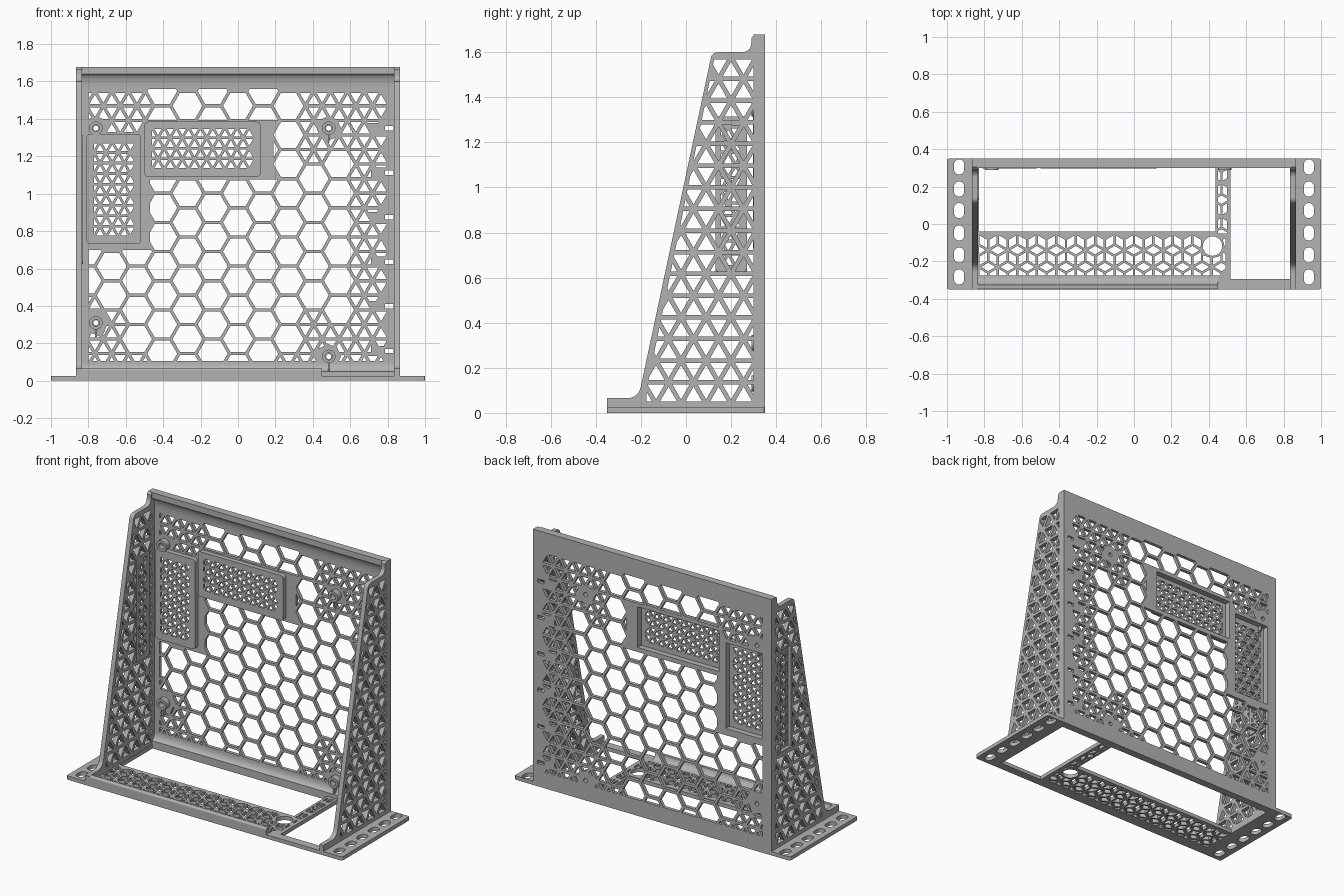
import bpy, bmesh
from math import sin, cos, sqrt, radians
from mathutils import Vector as V
from mathutils.geometry import delaunay_2d_cdt

if "Cube" in bpy.data.objects:
    bpy.data.objects.remove(bpy.data.objects["Cube"])

grey = bpy.data.materials.new("matte grey")
grey.use_nodes = True
grey.diffuse_color = (0.45, 0.45, 0.45, 1)
grey.node_tree.nodes["Principled BSDF"].inputs["Base Color"].default_value = grey.diffuse_color

# ---- flat shape helpers (all polygons run counter-clockwise) ----

def rect(x0, x1, y0, y1):
    return [V((x0, y0)), V((x1, y0)), V((x1, y1)), V((x0, y1))]

def arc(cx, cy, rx, ry, a0, a1, n=6):
    steps = [radians(a0 + (a1 - a0) * i / n) for i in range(n + 1)]
    return [V((cx + rx * cos(t), cy + ry * sin(t))) for t in steps]

def disc(cx, cy, r, n=24):
    return arc(cx, cy, r, r, 0, 360, n)[:-1]

def rounded(x0, x1, y0, y1, r):
    return (arc(x1 - r, y1 - r, r, r, 0, 90) + arc(x0 + r, y1 - r, r, r, 90, 180)
            + arc(x0 + r, y0 + r, r, r, 180, 270) + arc(x1 - r, y0 + r, r, r, 270, 360))

def area(p):
    return sum(a.x * b.y - b.x * a.y for a, b in zip(p, p[1:] + p[:1])) / 2

def cut(poly, point, normal):
    """Keep the part of a polygon on the normal side of a line."""
    out = []
    for a, b in zip(poly, poly[1:] + poly[:1]):
        da, db = (a - point).dot(normal), (b - point).dot(normal)
        if da >= 0:
            out.append(a)
        if (da > 0 > db) or (da < 0 < db):
            out.append(a.lerp(b, da / (da - db)))
    return out

def sides(convex):
    for a, b in zip(convex, convex[1:] + convex[:1]):
        d = (b - a).normalized()
        yield a, V((-d.y, d.x))

def inside(poly, convex, inset=0):
    for p, n in sides(convex):
        poly = cut(poly, p + n * inset, n)
    return poly

def outside(poly, convex):
    """Largest piece of a polygon clear of a convex shape."""
    if abs(area(inside(poly, convex))) < 1e-6:
        return poly
    return max((cut(poly, p, -n) for p, n in sides(convex)), key=area)

def honeycomb(s, ox, oy, region, split, upright=False):
    """Honeycomb cells over a region; split(centre) gives hex, tri or rhomb."""
    xs, ys = [p.x for p in region], [p.y for p in region]
    n = int(4 / s)
    for i in range(-n, n):
        for j in range(-n, n):
            a, b = 1.5 * s * i, sqrt(3) * s * (j + (i % 2) / 2)
            c = V((ox + b, oy + a)) if upright else V((ox + a, oy + b))
            if not (min(xs) - s < c.x < max(xs) + s and min(ys) - s < c.y < max(ys) + s):
                continue
            ring = arc(c.x, c.y, s, s, 30 * upright, 360 + 30 * upright)
            kind = split(c)
            if kind == "hex":
                yield ring[:-1]
            elif kind == "tri":
                yield from ([c, ring[k], ring[k + 1]] for k in range(6))
            else:
                yield from ([c] + ring[k:k + 3] for k in (0, 2, 4))

def holes_of(cells, region, strut, solids=()):
    """Turn cells into holes with struts between them, avoiding solid areas."""
    result = []
    for cell in cells:
        hole = inside(inside(cell, cell, strut / 2), region)
        for solid in solids:
            if len(hole) > 2:
                hole = outside(hole, solid)
        if len(hole) > 2 and area(hole) > 0.0003:
            result.append(hole)
    return result

def plate(name, axis, lo, hi, outline, holes=()):
    """Extrude an outline with convex holes between lo and hi along an axis."""
    pts, edges, owner = [], [], []
    for number, loop in enumerate([outline, *holes]):
        k, n = len(pts), len(loop)
        pts += loop
        owner += [number] * n
        edges += [(k + i, k + (i + 1) % n) for i in range(n)]
    pts, _, tris, origin = delaunay_2d_cdt(pts, edges, [], 1, 1e-6)[:4]
    # a triangle whose corners all lie on one hole fills that hole
    loops = [{owner[i] for i in ids} - {0} for ids in origin]
    place = {"x": lambda p: (lo, p.x, p.y), "y": lambda p: (p.x, lo, p.y),
             "z": lambda p: (p.x, p.y, lo)}[axis]
    bm = bmesh.new()
    verts = [bm.verts.new(place(p)) for p in pts]
    for t in tris:
        if not set.intersection(*(loops[i] for i in t)):
            bm.faces.new([verts[i] for i in t])
    new = bmesh.ops.extrude_face_region(bm, geom=bm.faces[:], use_keep_orig=True)["geom"]
    shift = V([(hi - lo) * (axis == a) for a in "xyz"])
    bmesh.ops.translate(bm, vec=shift, verts=[g for g in new if isinstance(g, bmesh.types.BMVert)])
    bmesh.ops.delete(bm, geom=[v for v in bm.verts if not v.link_faces], context="VERTS")
    bmesh.ops.recalc_face_normals(bm, faces=bm.faces[:])
    mesh = bpy.data.meshes.new(name)
    bm.to_mesh(mesh)
    bm.free()
    mesh.materials.append(grey)
    ob = bpy.data.objects.new(name, mesh)
    bpy.context.collection.objects.link(ob)
    return ob

def vent(name, axis, lo, hi, floor, box, margin):
    """Pocket wall with a triangle grille as its floor."""
    x0, x1, y0, y1 = box
    plate(name + "_wall", axis, lo, hi, rounded(*box, 0.02),
          [rect(x0 + 0.014, x1 - 0.014, y0 + 0.014, y1 - 0.014)])
    field = rect(x0 + margin, x1 - margin, y0 + margin, y1 - margin)
    cells = honeycomb(0.065, x0 + margin, y0 + margin, field, lambda c: "tri")
    plate(name + "_grille", axis, *floor, rect(x0 + 0.01, x1 - 0.01, y0 + 0.01, y1 - 0.01),
          holes_of(cells, field, 0.014))

# ---- back panel ----
bosses = [(-0.76, 1.35), (0.485, 1.35), (-0.76, 0.31), (0.485, 0.13)]
vents = {"tall_vent": (-0.81, -0.52, 0.73, 1.32), "wide_vent": (-0.5, 0.12, 1.09, 1.385)}
tie_heights = [0.16 + 0.238 * i for i in range(6)]

def back_split(c):
    upper = c.y > 1.18 and (c.x > 0.36 or c.x < -0.5)
    lower = c.y < 0.2 and (c.x > 0.22 or c.x < -0.5) or (c.y < 0.36 and c.x > 0.4)
    left = c.x < -0.62 and c.y < 0.42
    return "tri" if c.x > 0.58 or upper or lower or left else "hex"

field = rect(-0.8, 0.795, 0.105, 1.56)
solids = [rect(-0.81, -0.47, 0.7, 1.33), rect(-0.51, 0.19, 1.075, 1.395)]
solids += [disc(x, z, 0.065, 8) for x, z in bosses]
solids += [rect(0.71, 0.86, z - 0.027, z + 0.027) for z in tie_heights]
openings = holes_of(honeycomb(0.09, 0, 1.47, field, back_split), field, 0.017, solids)
openings += [rect(b[0] + 0.01, b[1] - 0.01, b[2] + 0.01, b[3] - 0.01) for b in vents.values()]
openings += [disc(x, z, 0.014, 12) for x, z in bosses]
openings += [rect(0.787, 0.832, z - 0.011, z + 0.011) for z in tie_heights]
plate("back_panel", "y", 0.328, 0.35, rect(-0.865, 0.865, 0, 1.655)[:2]
      + arc(0.84, 1.653, 0.025, 0.025, 0, 90) + arc(-0.84, 1.653, 0.025, 0.025, 90, 180), openings)
plate("top_lip", "x", -0.84, 0.84, [V((0.35, 1.57)), V((0.35, 1.678)), V((0.3, 1.678))]
      + arc(0.3, 1.57, 0.028, 0.07, 90, 0))
plate("back_foot", "x", -0.85, 0.85, [V((0.35, 0)), V((0.35, 0.1)), V((0.328, 0.1))]
      + arc(0.3, 0.1, 0.028, 0.05, 0, -90) + [V((0.3, 0))])
for name, box in vents.items():
    vent(name, "y", 0.297, 0.35, (0.297, 0.312), box, 0.04)

# ---- screw bosses with a small stem below ----
for i, (x, z) in enumerate(bosses):
    ob = plate(f"screw_boss_{i + 1}", "y", 0.29, 0.335, disc(x, z, 0.036), [disc(x, z, 0.019)])
    bpy.context.view_layer.objects.active = ob
    ob.select_set(True)
    bpy.ops.object.shade_smooth_by_angle()
    ob.select_set(False)
    plate(f"boss_stem_{i + 1}", "y", 0.3, 0.335, rect(x - 0.005, x + 0.005, z - 0.075, z - 0.034))

# ---- sloped side panels ----
outline = ([V((-0.35, 0)), V((0.35, 0)), V((0.35, 1.678)), V((0.305, 1.678)), V((0.29, 1.665))]
           + arc(0.25, 1.64, 0.04, 0.04, 0, -90) + arc(0.14, 1.57, 0.03, 0.03, 90, 170)
           + arc(-0.26, 0.125, 0.06, 0.06, -10, -90) + [V((-0.35, 0.065))])
side_field = [V((-0.175, 0.045)), V((0.3, 0.045)), V((0.3, 1.585)), V((0.128, 1.585)), V((-0.175, 0.1))]
side_vent = (0.13, 0.27, 0.625, 1.315)
for name, lo, hi, solid in (("right_side", -0.865, -0.835, [rect(*side_vent)]),
                            ("left_side", 0.835, 0.865, [])):
    cells = honeycomb(0.111, 0.2, 0.04, side_field, lambda c: "tri")
    gaps = holes_of(cells, side_field, 0.02, solid)
    if solid:
        gaps.append(rect(0.14, 0.26, 0.635, 1.305))
    plate(name, "x", lo, hi, outline, gaps)
vent("side_vent", "x", -0.864, -0.828, (-0.842, -0.828), side_vent, 0.025)

# ---- base with slotted ears, cable hole and openings ----
base_holes = [rect(-0.83, 0.435, -0.04, 0.3), rect(0.515, 0.835, -0.295, 0.3), disc(0.42, -0.118, 0.052)]
for x in (-0.935, 0.935):
    base_holes += [rounded(x - 0.027, x + 0.027, y - 0.04, y + 0.04, 0.026)
                   for y in (0.305, 0.187, 0.072, -0.048, -0.166, -0.283)]
collar = disc(0.42, -0.118, 0.064, 12)
for region in (rect(-0.83, 0.49, -0.275, -0.06), rect(0.45, 0.498, -0.05, 0.295)):
    cells = honeycomb(0.06, 0, -0.17, region, lambda c: "rhomb", True)
    base_holes += holes_of(cells, region, 0.013, [collar])
plate("base", "z", 0, 0.025, rounded(-1, 1, -0.35, 0.35, 0.012), base_holes)
plate("front_lip", "x", -0.85, 0.45, [V((-0.35, 0)), V((-0.28, 0))]
      + arc(-0.28, 0.065, 0.045, 0.04, 270, 180) + arc(-0.34, 0.055, 0.01, 0.01, 90, 180))
